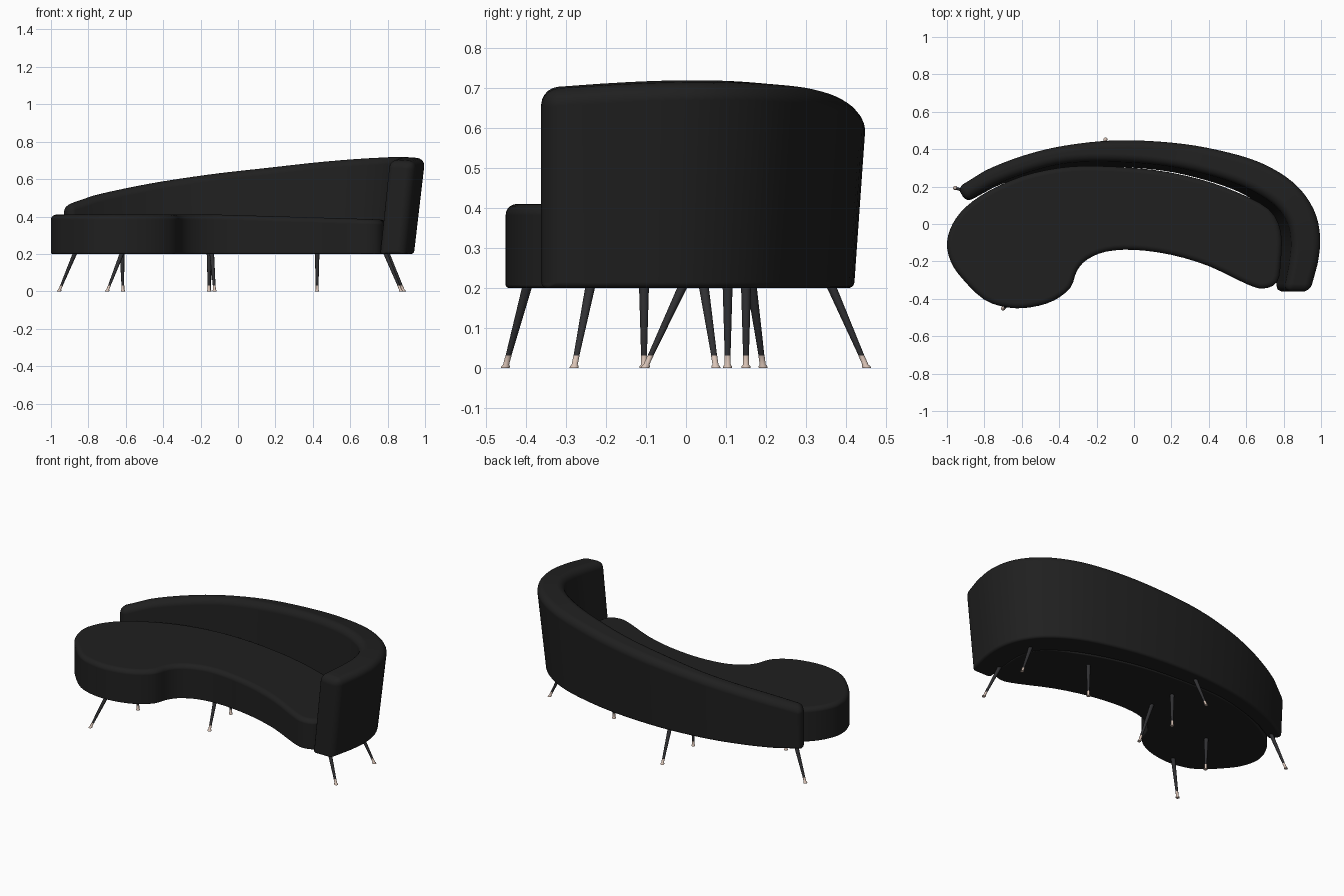
import bpy, bmesh, math
from mathutils import Vector

if "Cube" in bpy.data.objects:
    bpy.data.objects.remove(bpy.data.objects["Cube"])


def material(name, rgb):
    m = bpy.data.materials.new(name)
    m.diffuse_color = (*rgb, 1)
    m.use_nodes = True
    m.node_tree.nodes["Principled BSDF"].inputs["Base Color"].default_value = m.diffuse_color
    return m


FABRIC = material("black_fabric", (0.014, 0.014, 0.014))
DARK = material("dark_metal", (0.03, 0.03, 0.033))
COPPER = material("pale_copper", (0.7, 0.55, 0.47))


def spline(pts, i, t, closed):
    """Catmull-Rom point on segment i."""
    n = len(pts)
    idx = [(i + k) % n if closed else min(max(i + k, 0), n - 1) for k in (-1, 0, 1, 2)]
    a, b, c, d = (Vector(pts[k]) for k in idx)
    return 0.5 * (2 * b + (c - a) * t + (2 * a - 5 * b + 4 * c - d) * t ** 2
                  + (3 * b - a - 3 * c + d) * t ** 3)


def finish(name, bm, mat):
    bmesh.ops.recalc_face_normals(bm, faces=bm.faces)
    me = bpy.data.meshes.new(name)
    bm.to_mesh(me)
    bm.free()
    ob = bpy.data.objects.new(name, me)
    bpy.context.collection.objects.link(ob)
    me.materials.append(mat)
    me.polygons.foreach_set("use_smooth", [True] * len(me.polygons))
    return ob


def upholster(ob, width):
    b = ob.modifiers.new("soft_edges", 'BEVEL')
    b.limit_method = 'WEIGHT'
    b.width = width
    b.segments = 5
    b.use_clamp_overlap = False
    b.harden_normals = True


# Seat: extruded kidney outline, top dipping gently toward the right
outline = [(-1, -.1), (-.97, 0), (-.9, .09), (-.78, .175), (-.6, .255), (-.4, .3),
           (-.2, .31), (.1, .29), (.35, .24), (.55, .17), (.72, .08), (.785, -.04),
           (.785, -.2), (.765, -.31), (.69, -.345), (.6, -.32), (.4, -.225), (.2, -.165),
           (0, -.138), (-.15, -.148), (-.25, -.19), (-.305, -.25), (-.34, -.34),
           (-.43, -.41), (-.55, -.445), (-.67, -.447), (-.8, -.405), (-.92, -.29), (-.98, -.2)]
bm = bmesh.new()
w = bm.edges.layers.float.new("bevel_weight_edge")
ring = [spline(outline, i, t, True) for i in range(len(outline)) for t in (0, .34, .67)]
low = [bm.verts.new((p.x, p.y, .2)) for p in ring]
top = [bm.verts.new((p.x, p.y, .41 - .03 * max(0, p.x + .1))) for p in ring]
for i in range(len(ring)):
    j = (i + 1) % len(ring)
    bm.faces.new((low[i], low[j], top[j], top[i]))
    bm.edges.get((top[i], top[j]))[w] = 1
    bm.edges.get((low[i], low[j]))[w] = .3
bm.faces.new(top)
bm.faces.new(low)
upholster(finish("seat", bm, FABRIC), .028)

# Backrest: lofted section; outer xy, inner xy, top height, outward flare
stations = [(-.945, .195, -.895, .115, .465, .01), (-.8, .285, -.75, .195, .515, .012),
            (-.6, .365, -.55, .265, .56, .018), (-.38, .42, -.35, .305, .598, .024),
            (-.1, .45, -.1, .305, .635, .03), (.2, .438, .15, .285, .665, .032),
            (.45, .398, .36, .24, .69, .036), (.68, .33, .55, .175, .708, .042),
            (.86, .22, .7, .085, .718, .05), (.965, .08, .765, 0, .722, .058),
            (1, -.07, .785, -.1, .72, .06), (.985, -.22, .775, -.22, .713, .058),
            (.945, -.362, .755, -.362, .703, .05)]
last = len(stations) - 2
samples = []
for i in range(last + 1):
    steps = (0,) if i in (0, last) else (0, .25, .5, .75)
    samples += [spline(stations, i, t, False) for t in steps]
samples.append(Vector(stations[-1]))
bm = bmesh.new()
w = bm.edges.layers.float.new("bevel_weight_edge")
rings = []
for ox, oy, ix, iy, z, flare in samples:
    o, n = Vector((ox, oy)), Vector((ix, iy))
    d = (o - n).normalized() * flare
    sec = [(o - d, .2), (o, z - .01), (n + d, z), (n, .2)]
    rings.append([bm.verts.new((p.x, p.y, h)) for p, h in sec])
weights = (.35, 1, 1, .35)
for a, b in zip(rings, rings[1:]):
    for k in range(4):
        bm.faces.new((a[k], a[(k + 1) % 4], b[(k + 1) % 4], b[k]))
    for k in range(4):
        bm.edges.get((a[k], b[k]))[w] = weights[k]
for r, cap in ((rings[0], .85), (rings[-1], 1)):
    bm.faces.new(r)
    for k in range(4):
        bm.edges.get((r[k], r[(k + 1) % 4]))[w] = .35 if k == 3 else cap
upholster(finish("backrest", bm, FABRIC), .042)


def lathe(name, tip, head, profile, mat):
    """Round tapered shaft along the slanted line from tip to head."""
    bm = bmesh.new()
    rows, n = [], 16
    for z, r in profile:
        c = Vector(tip).lerp(Vector(head), z / .2)
        rows.append([bm.verts.new((c.x + r * math.cos(a), c.y + r * math.sin(a), z))
                     for a in (2 * math.pi * k / n for k in range(n))])
    for a, b in zip(rows, rows[1:]):
        for k in range(n):
            bm.faces.new((a[k], a[(k + 1) % n], b[(k + 1) % n], b[k]))
    bm.faces.new(rows[0])
    bm.faces.new(rows[-1])
    ob = finish(name, bm, mat)
    bpy.ops.object.select_all(action='DESELECT')
    ob.select_set(True)
    bpy.context.view_layer.objects.active = ob
    bpy.ops.object.shade_smooth_by_angle(angle=math.radians(40))


# Splayed legs with copper feet: tip xy, head xy
legs = {"left_back": ((-.957, .193), (-.873, .165)),
        "left_front": ((-.7, -.452), (-.622, -.398)),
        "left_middle": ((-.615, -.105), (-.62, -.105)),
        "centre_back": ((-.153, .452), (-.147, .365)),
        "centre_middle": ((-.155, .15), (-.155, .15)),
        "centre_front": ((-.125, -.103), (-.14, -.01)),
        "right_middle": ((.423, .104), (.423, .104)),
        "right_back": ((.887, .075), (.8, .045)),
        "right_front": ((.872, -.28), (.79, -.24))}
for name, (tip, head) in legs.items():
    lathe(name + "_leg", tip, head, [(.028, .0072), (.208, .0125)], DARK)
    lathe(name + "_foot", tip, head,
          [(0, .011), (.004, .011), (.009, .0075), (.031, .0077)], COPPER)
